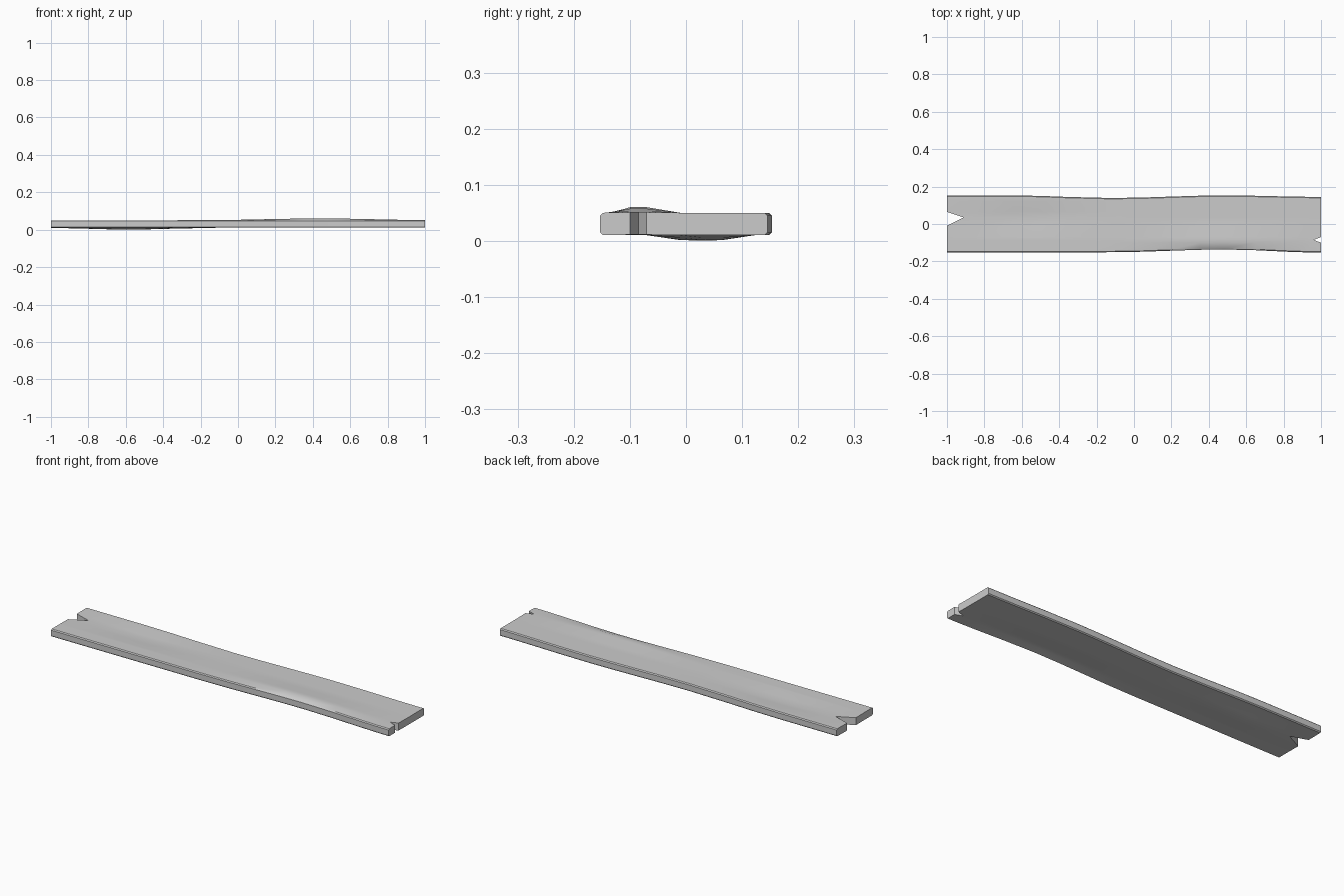
import bpy
import bmesh
from mathutils.interpolate import poly_3d_calc  # noqa: F401  (mathutils only)

if "Cube" in bpy.data.objects:
    bpy.data.objects.remove(bpy.data.objects["Cube"])


def lerp_keys(keys, x):
    """Smoothly interpolate between (x, value) keys."""
    for (x0, v0), (x1, v1) in zip(keys, keys[1:]):
        if x <= x1:
            t = (x - x0) / (x1 - x0)
            t = t * t * (3 - 2 * t)
            return v0 + (v1 - v0) * t
    return keys[-1][1]


# Wavy long edges and the gentle warp along the length
BACK = [(-1, .153), (-.65, .153), (-.12, .139), (.48, .153), (1, .145)]
FRONT = [(-1, -.153), (-.12, -.151), (.48, -.136), (1, -.153)]
RISE = [(-1, 0), (-.2, 0), (.45, .01), (1, .001)]
SAG = [(-1, -.001), (-.6, -.01), (-.1, 0), (1, 0)]
MID, HALF, CHAMFER = .0305, .020, .005

# Inner columns: y, rise weight, sag weight, left notch depth, right notch depth
COLUMNS = [(-.100, 1, 0, 0, 0), (-.085, 1, 0, 0, .04), (-.070, 1, 0, 0, 0),
           (-.010, 0, .9, 0, 0), (.035, 0, 1, .09, 0), (.065, 0, .9, 0, 0),
           (.122, 0, 0, 0, 0)]
STATIONS = [-1, -.85, -.65, -.5, -.35, -.12, .05, .2, .35, .48, .65, .82, .94, 1]


def section(x):
    """Closed ring of points: top from front to back, then underside back again."""
    f, b = lerp_keys(FRONT, x), lerp_keys(BACK, x)
    top, bottom = [], []
    for y, rise, sag, left, right in COLUMNS:
        px = x + left if x == -1 else x - right if x == 1 else x
        z = MID + rise * lerp_keys(RISE, x) + sag * lerp_keys(SAG, x)
        top.append((px, y, z + HALF))
        bottom.append((px, y, z - HALF))
    for ring, s in ((top, 1), (bottom, -1)):
        ring.insert(0, (x, f + CHAMFER, MID + s * HALF))
        ring.insert(0, (x, f, MID + s * (HALF - CHAMFER)))
        ring.append((x, b - CHAMFER, MID + s * HALF))
        ring.append((x, b, MID + s * (HALF - CHAMFER)))
    return top + bottom[::-1]


# Plank lofted through the stations
bm = bmesh.new()
rings = [[bm.verts.new(p) for p in section(x)] for x in STATIONS]
n = len(rings[0])
for a, c in zip(rings, rings[1:]):
    for i in range(n):
        j = (i + 1) % n
        bm.faces.new((a[i], a[j], c[j], c[i]))

# End caps in vertical strips, following the split notches
for ring in (rings[0], rings[-1]):
    for i in range(n // 2 - 1):
        bm.faces.new((ring[i], ring[i + 1], ring[n - 2 - i], ring[n - 1 - i]))
bmesh.ops.recalc_face_normals(bm, faces=bm.faces)

mesh = bpy.data.meshes.new("plank")
bm.to_mesh(mesh)
bm.free()
plank = bpy.data.objects.new("plank", mesh)
bpy.context.collection.objects.link(plank)
bpy.context.view_layer.objects.active = plank
plank.select_set(True)
bpy.ops.object.shade_smooth_by_angle()
